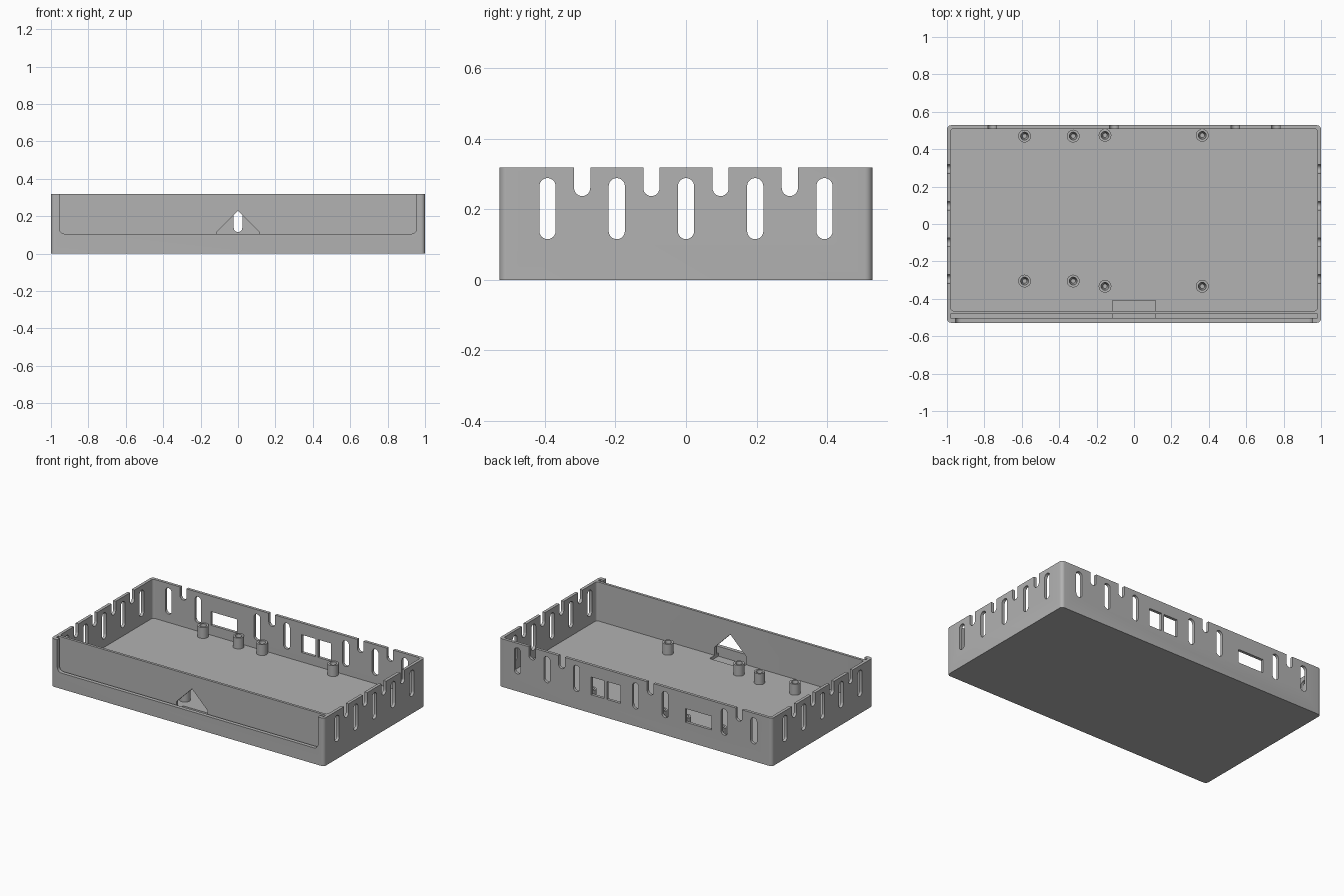
import bpy, bmesh, math
from mathutils import Vector

if "Cube" in bpy.data.objects:
    bpy.data.objects.remove(bpy.data.objects["Cube"])

grey = bpy.data.materials.new("plain_grey")
grey.diffuse_color = (0.445, 0.445, 0.445, 1)
grey.use_nodes = True
grey.node_tree.nodes["Principled BSDF"].inputs["Base Color"].default_value = grey.diffuse_color

W, D, H = 1.0, 0.528, 0.318      # half width, half depth, height
FLOOR = 0.06


def add_object(name, bm):
    bmesh.ops.recalc_face_normals(bm, faces=bm.faces)
    mesh = bpy.data.meshes.new(name)
    bm.to_mesh(mesh)
    bm.free()
    obj = bpy.data.objects.new(name, mesh)
    bpy.context.collection.objects.link(obj)
    mesh.materials.append(grey)
    return obj


def prism(name, pts, axis, lo, hi):
    """Extrude a 2D profile along an axis: x uses (y,z), y uses (x,z), z uses (x,y)."""
    place = {'x': lambda a, b, t: (t, a, b),
             'y': lambda a, b, t: (a, t, b),
             'z': lambda a, b, t: (a, b, t)}[axis]
    bm = bmesh.new()
    face = bm.faces.new([bm.verts.new(place(a, b, lo)) for a, b in pts])
    ext = bmesh.ops.extrude_face_region(bm, geom=[face])
    shift = Vector(place(0, 0, hi - lo))
    bmesh.ops.translate(bm, vec=shift,
                        verts=[v for v in ext['geom'] if isinstance(v, bmesh.types.BMVert)])
    return add_object(name, bm)


def rounded(a0, a1, b0, b1, r, seg=6):
    """Rounded rectangle profile."""
    pts = []
    corners = [(a1 - r, b1 - r), (a0 + r, b1 - r), (a0 + r, b0 + r), (a1 - r, b0 + r)]
    for q, (ca, cb) in enumerate(corners):
        for i in range(seg + 1):
            t = math.pi / 2 * (q + i / seg)
            p = (ca + r * math.cos(t), cb + r * math.sin(t))
            if not pts or math.dist(p, pts[-1]) > 1e-5:
                pts.append(p)
    if math.dist(pts[0], pts[-1]) < 1e-5:
        pts.pop()
    return pts


def rect(a0, a1, b0, b1):
    return [(a0, b0), (a1, b0), (a1, b1), (a0, b1)]


def slot(c, z0, z1, r=0.023):
    return rounded(c - r, c + r, z0, z1, r)


# Solid block for the tray
tray = prism("tray", rounded(-W, W, -D, D, 0.022), 'z', 0, H)

cutters = []


def cut(pts, axis, lo, hi):
    cutters.append(prism("cutter", pts, axis, lo, hi))


# Main cavity, front panel groove and front opening
cut(rounded(-0.98, 0.98, -0.464, 0.509, 0.015), 'z', FLOOR, 0.5)
cut(rect(-0.98, 0.98, -0.503, -0.481), 'z', FLOOR, 0.5)
cut(rounded(-0.955, 0.955, 0.105, 0.6, 0.03), 'y', -0.6, -0.49)

# Pointed cable hole with floor recess
cut([(-0.115, 0.04), (0.115, 0.04), (0.115, 0.115), (0, 0.23), (-0.115, 0.115)],
    'y', -0.503, -0.41)

# Side vents: closed slots and open notches through both sides
for k in range(-2, 3):
    cut(slot(k * 0.196, 0.115, 0.288), 'x', -1.2, 1.2)
for k in range(-2, 2):
    cut(slot((k + 0.5) * 0.196, 0.237, 0.5), 'x', -1.2, 1.2)

# Back vents
for k in (-4, -3, -1, 0, 2, 3, 4):
    cut(slot(k * 0.2165, 0.115, 0.288), 'y', 0.48, 0.6)
for k in (-3.5, -0.5, 2.5, 3.5):
    cut(slot(k * 0.2165, 0.237, 0.5), 'y', 0.48, 0.6)

# Back connector windows
for x0, x1, z0, z1 in ((-0.555, -0.365, 0.125, 0.215),
                       (0.11, 0.21, 0.122, 0.24), (0.23, 0.325, 0.122, 0.24)):
    cut(rect(x0, x1, z0, z1), 'y', 0.48, 0.6)

bpy.context.view_layer.objects.active = tray
for c in cutters:
    mod = tray.modifiers.new("cut", 'BOOLEAN')
    mod.operation = 'DIFFERENCE'
    mod.solver = 'EXACT'
    mod.object = c
    bpy.ops.object.modifier_apply(modifier=mod.name)
    bpy.data.objects.remove(c, do_unlink=True)


def standoff(x, y):
    """Hollow screw post spun from a half profile."""
    profile = [(0.034, FLOOR - 0.005), (0.034, 0.132), (0.021, 0.132),
               (0.012, 0.075), (0.0, 0.075)]
    n = 24
    bm = bmesh.new()
    verts = [bm.verts.new((x + r, y, z)) for r, z in profile]
    edges = [bm.edges.new(p) for p in zip(verts, verts[1:])]
    bmesh.ops.spin(bm, geom=verts + edges, cent=(x, y, 0), axis=(0, 0, 1),
                   angle=2 * math.pi, steps=n)
    bmesh.ops.remove_doubles(bm, verts=bm.verts, dist=1e-5)
    bmesh.ops.holes_fill(bm, edges=[e for e in bm.edges if e.is_boundary], sides=0)
    return add_object("screw_post", bm)


# Two rows of screw posts
parts = [tray]
for x, back, front in ((-0.585, 0.47, -0.305), (-0.325, 0.47, -0.305),
                       (-0.155, 0.474, -0.333), (0.365, 0.474, -0.333)):
    parts += [standoff(x, back), standoff(x, front)]

# Smooth the rounded surfaces, keep edges sharp
bpy.ops.object.select_all(action='DESELECT')
for p in parts:
    p.select_set(True)
bpy.ops.object.shade_smooth_by_angle(angle=math.radians(30))
